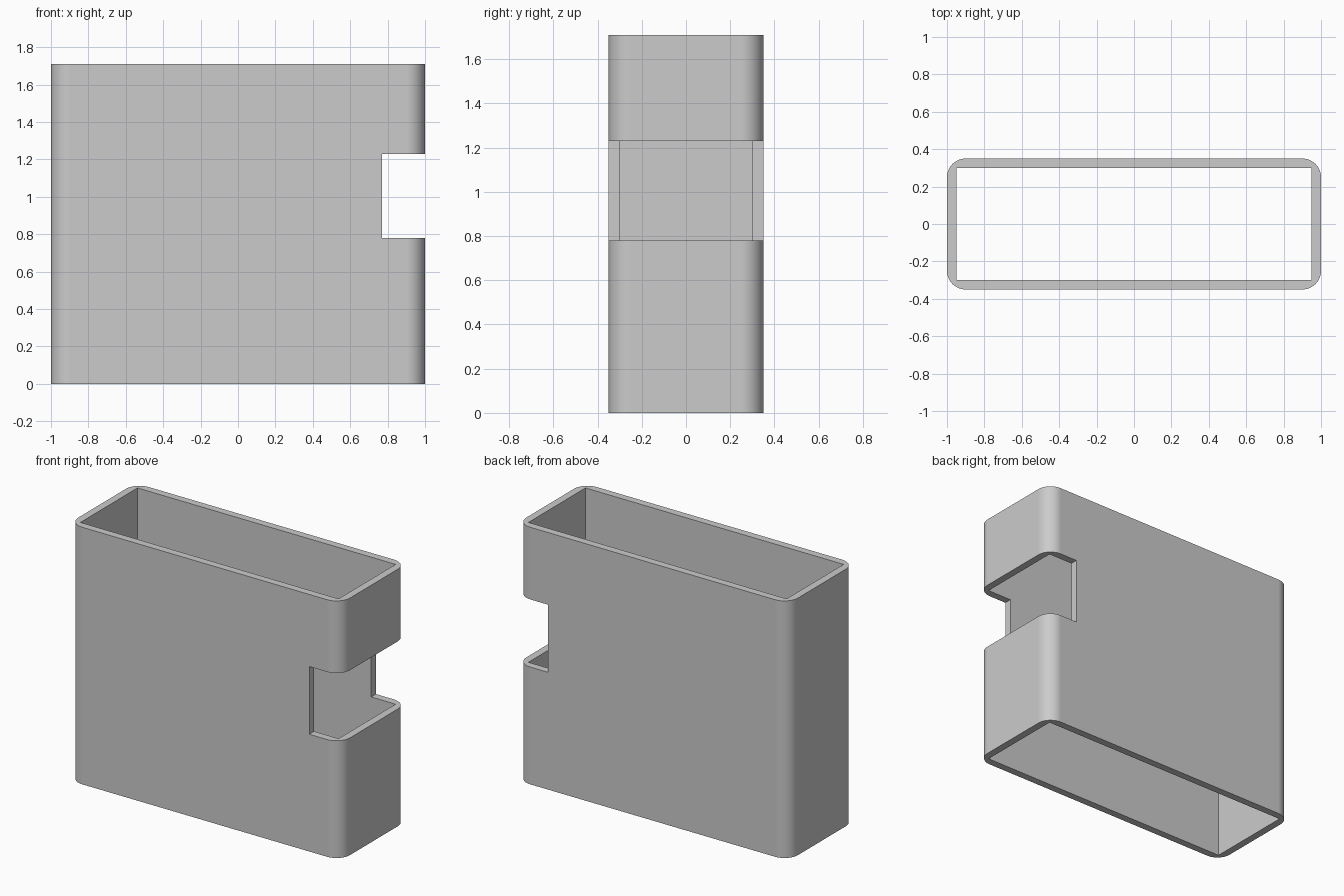
import bpy, bmesh, math

cube = bpy.data.objects.get("Cube")
if cube:
    bpy.data.objects.remove(cube, do_unlink=True)

HEIGHT = 1.71
HALF_X, HALF_Y = 1.0, 0.35
WALL, RADIUS = 0.05, 0.1
ARC_STEPS = 12

grey = bpy.data.materials.new("plain_grey")
grey.use_nodes = True
colour = (0.6, 0.6, 0.6, 1)
grey.diffuse_color = colour
grey.node_tree.nodes["Principled BSDF"].inputs["Base Color"].default_value = colour


def rectangle(x0, x1, y0, y1):
    return [(x0, y0), (x1, y0), (x1, y1), (x0, y1)]


def rounded_rectangle(hx, hy, r):
    points = []
    for quarter, (sx, sy) in enumerate([(1, 1), (-1, 1), (-1, -1), (1, -1)]):
        for i in range(ARC_STEPS + 1):
            a = (quarter + i / ARC_STEPS) * math.pi / 2
            points.append((sx * (hx - r) + r * math.cos(a),
                           sy * (hy - r) + r * math.sin(a)))
    return points


def prism(name, outline, z0, z1):
    bm = bmesh.new()
    base = bm.faces.new([bm.verts.new((x, y, z0)) for x, y in outline])
    top = bmesh.ops.extrude_face_region(bm, geom=[base])["geom"]
    bmesh.ops.translate(bm, vec=(0, 0, z1 - z0),
                        verts=[v for v in top if isinstance(v, bmesh.types.BMVert)])
    bmesh.ops.recalc_face_normals(bm, faces=bm.faces)
    mesh = bpy.data.meshes.new(name)
    bm.to_mesh(mesh)
    bm.free()
    mesh.materials.append(grey)
    obj = bpy.data.objects.new(name, mesh)
    bpy.context.collection.objects.link(obj)
    return obj


# Rounded outer body
sleeve = prism("sleeve", rounded_rectangle(HALF_X, HALF_Y, RADIUS), 0, HEIGHT)

# Square-cornered bore through the full height, and the notch at one end
ix, iy = HALF_X - WALL, HALF_Y - WALL
cutters = [
    prism("bore_cutter", rectangle(-ix, ix, -iy, iy), -0.2, HEIGHT + 0.2),
    prism("notch_cutter", rectangle(0.77, 1.2, -0.5, 0.5), 0.78, 1.23),
]

bpy.ops.object.select_all(action="DESELECT")
sleeve.select_set(True)
bpy.context.view_layer.objects.active = sleeve
for cutter in cutters:
    cut = sleeve.modifiers.new(cutter.name, "BOOLEAN")
    cut.operation = "DIFFERENCE"
    cut.solver = "EXACT"
    cut.object = cutter
    bpy.ops.object.modifier_apply(modifier=cut.name)
    bpy.data.objects.remove(cutter, do_unlink=True)

# Smooth corners, crisp rims and flat walls
bpy.ops.object.shade_smooth_by_angle(angle=math.radians(30))
weighted = sleeve.modifiers.new("flat_walls", "WEIGHTED_NORMAL")
weighted.keep_sharp = True
